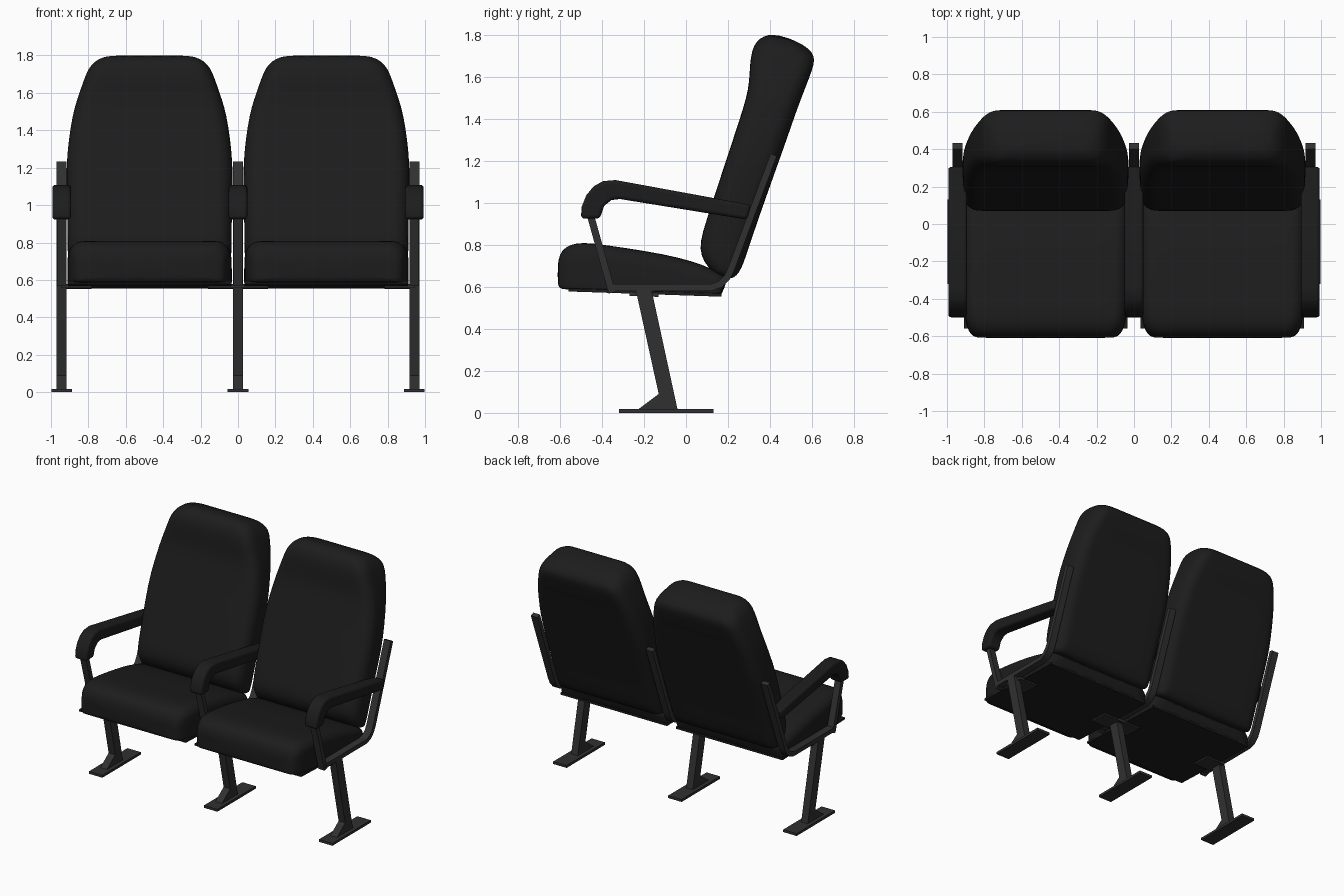
import bpy, bmesh, math
from mathutils import Vector

if "Cube" in bpy.data.objects:
    bpy.data.objects.remove(bpy.data.objects["Cube"])


def material(name, v):
    m = bpy.data.materials.new(name)
    m.diffuse_color = (v, v, v, 1)
    m.use_nodes = True
    m.node_tree.nodes["Principled BSDF"].inputs["Base Color"].default_value = m.diffuse_color
    return m


FABRIC = material("black_fabric", 0.012)
METAL = material("dark_metal", 0.03)


def finish(bm, name, mat, angle=35, bevel=0, subsurf=0):
    bmesh.ops.recalc_face_normals(bm, faces=bm.faces)
    me = bpy.data.meshes.new(name)
    bm.to_mesh(me)
    bm.free()
    me.materials.append(mat)
    ob = bpy.data.objects.new(name, me)
    bpy.context.collection.objects.link(ob)
    if bevel:
        b = ob.modifiers.new("bevel", 'BEVEL')
        b.width, b.segments, b.limit_method, b.angle_limit = bevel, 3, 'ANGLE', math.radians(40)
    if subsurf:
        s = ob.modifiers.new("smooth", 'SUBSURF')
        s.levels = s.render_levels = subsurf
    bpy.ops.object.select_all(action='DESELECT')
    ob.select_set(True)
    bpy.context.view_layer.objects.active = ob
    bpy.ops.object.shade_smooth_by_angle(angle=math.radians(angle))
    return ob


def prism(name, pts, x, hw, mat, bevel=0.0):
    """Side profile (y, z) extruded across x."""
    bm = bmesh.new()
    f = bm.faces.new([bm.verts.new((x - hw, y, z)) for y, z in pts])
    r = bmesh.ops.extrude_face_region(bm, geom=[f])
    vs = [g for g in r["geom"] if isinstance(g, bmesh.types.BMVert)]
    bmesh.ops.translate(bm, verts=vs, vec=(2 * hw, 0, 0))
    return finish(bm, name, mat, bevel=bevel)


def ribbon(path, t):
    """Outline of constant thickness around an open (y, z) path."""
    p = [Vector(q) for q in path]
    left, right = [], []
    for i, q in enumerate(p):
        d1 = (q - p[max(i - 1, 0)]).normalized() if i else (p[1] - q).normalized()
        d2 = (p[i + 1] - q).normalized() if i < len(p) - 1 else d1
        d = (d1 + d2).normalized()
        n = Vector((-d.y, d.x)) * (t / 2 / max(d.dot(d1), 0.5))
        left.append(q + n)
        right.append(q - n)
    return left + right[::-1]


def section(hw, t, ra, rb):
    """Rounded rectangle as (u across, v from 0 to 1)."""
    ra, rb = min(ra, t * 0.48), min(rb, t * 0.48)
    out = []
    for cx, cv, r, a0 in ((1, t - rb, rb, 0), (-1, t - rb, rb, 90),
                          (-1, ra, ra, 180), (1, ra, ra, 270)):
        for k in range(6):
            a = math.radians(a0 + 18 * k)
            out.append((cx * (hw - r) + r * math.cos(a), (cv + r * math.sin(a)) / t))
        if a0 in (0, 180):
            s = 1 if a0 == 0 else -1
            out += [(s * hw * f, 1 if s > 0 else 0) for f in (0.5, 0, -0.5)]
    return out


def cushion(name, rings, x, ra, rb):
    """Loft of rounded sections; each ring is (y0, z0, y1, z1, half width)."""
    bm = bmesh.new()
    loops = []
    for y0, z0, y1, z1, hw in rings:
        a, b = Vector((0, y0, z0)), Vector((0, y1, z1))
        loops.append([bm.verts.new(a.lerp(b, v) + Vector((x + u, 0, 0)))
                      for u, v in section(hw, (b - a).length, ra, rb)])
    for l0, l1 in zip(loops, loops[1:]):
        for i in range(len(l0)):
            j = (i + 1) % len(l0)
            bm.faces.new((l0[i], l0[j], l1[j], l1[i]))
    bm.faces.new(loops[0])
    bm.faces.new(loops[-1])
    return finish(bm, name, FABRIC, angle=60, subsurf=1)


BACK = [(.17, .645, .21, .637, .40), (.13, .665, .24, .65, .425), (.083, .72, .265, .69, .436),
        (.065, .78, .283, .74, .438), (.075, .85, .303, .80, .438), (.125, 1.0, .35, .94, .441),
        (.20, 1.23, .432, 1.17, .447), (.25, 1.38, .482, 1.31, .432), (.288, 1.50, .53, 1.45, .412),
        (.302, 1.58, .565, 1.54, .388), (.304, 1.66, .60, 1.63, .358), (.314, 1.725, .613, 1.68, .337),
        (.335, 1.77, .603, 1.715, .31), (.37, 1.793, .56, 1.753, .277), (.41, 1.803, .48, 1.788, .235)]
SEAT = [(-.61, .61, -.612, .70, .36), (-.602, .592, -.602, .755, .388), (-.575, .588, -.575, .79, .41),
        (-.53, .585, -.52, .81, .427), (-.47, .583, -.45, .808, .436), (-.3, .577, -.3, .787, .44),
        (-.1, .57, -.1, .755, .44), (.03, .565, .03, .722, .44), (.12, .562, .12, .688, .44),
        (.162, .56, .18, .652, .437), (.17, .565, .2, .635, .43)]

# Two upholstered places
for side, x in (("left", -0.473), ("right", 0.473)):
    cushion(side + "_backrest", BACK, x, 0.085, 0.085)
    cushion(side + "_seat", SEAT, x, 0.02, 0.075)
    prism(side + "_seat_pan", [(-.56, .578), (.17, .553), (.17, .568), (-.56, .593)],
          x, 0.437, FABRIC)

FRAME = [(.417, 1.228), (.215, .685), (.195, .645), (.165, .613), (.12, .597), (-.355, .597)]
ARM = [(.31, .99), (.29, .92), (-.315, 1.018), (-.355, 1.013), (-.39, .985), (-.41, .925),
       (-.5, .925), (-.497, .98), (-.475, 1.035), (-.44, 1.078), (-.395, 1.103), (-.335, 1.108)]

# Three supports shared between places
for side, x in (("left", -0.943), ("middle", 0), ("right", 0.943)):
    prism(side + "_foot_plate", [(-.32, 0), (.13, 0), (.13, .018), (-.32, .018)], x, 0.055, METAL)
    prism(side + "_leg", [(-.24, .59), (-.165, .59), (-.04, .015), (-.23, .015), (-.13, .09)],
          x, 0.027, METAL)
    prism(side + "_side_frame", ribbon(FRAME, 0.032), x, 0.027, METAL)
    prism(side + "_arm_post", ribbon([(-.352, .572), (-.46, .96)], 0.034), x, 0.025, METAL)
    prism(side + "_armrest", ARM, x, 0.05, FABRIC, bevel=0.016)
    # Mounting tab reaching under each neighbouring seat
    for s in (-1, 1):
        if x * s <= 0:
            prism(side + "_mounting_tab", [(-.27, .557), (-.13, .552), (-.13, .572), (-.27, .577)],
                  x + s * 0.08, 0.08, METAL)
